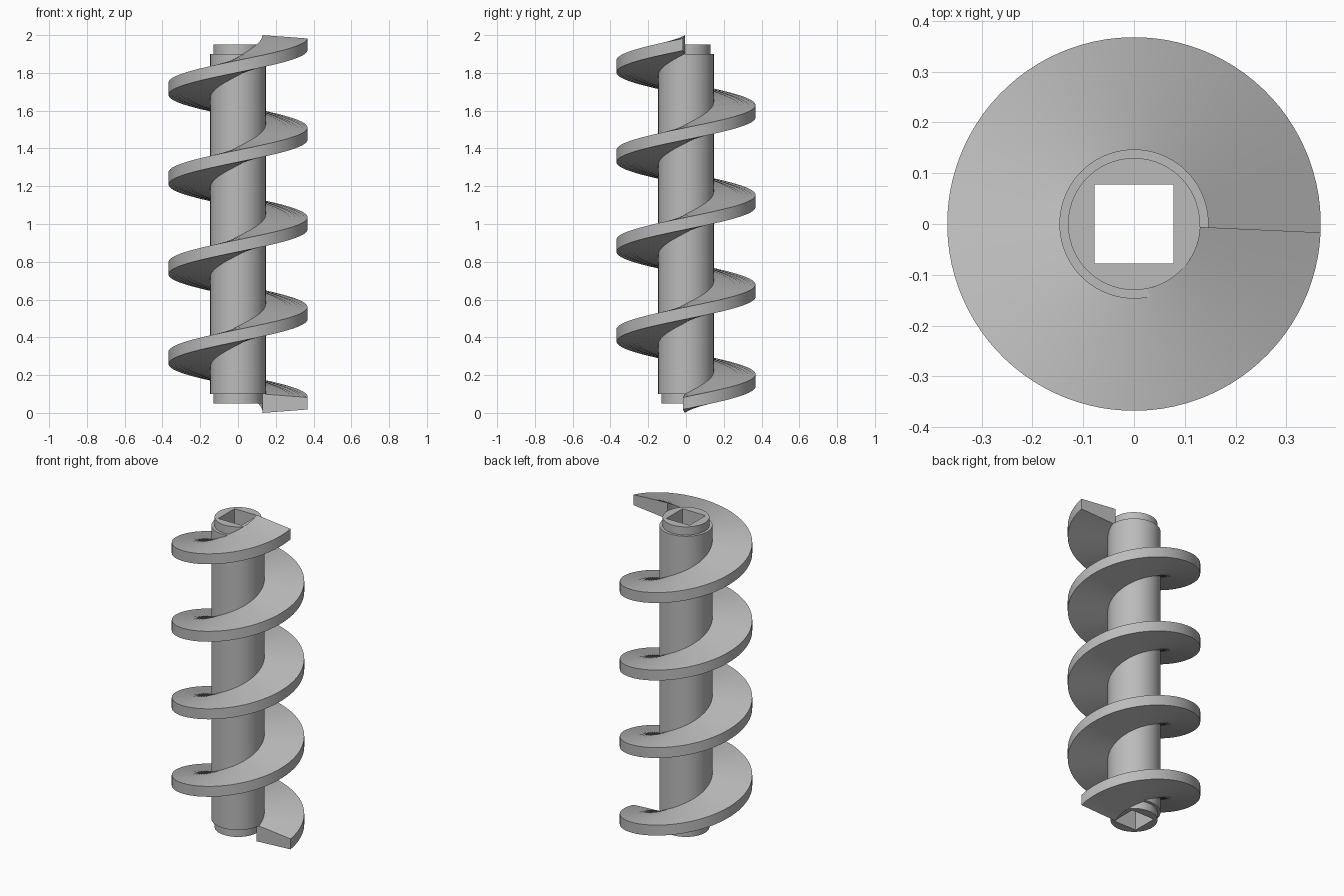
import bpy, bmesh
from math import cos, sin, radians, tau

cube = bpy.data.objects.get("Cube")
if cube:
    bpy.data.objects.remove(cube, do_unlink=True)

steel = bpy.data.materials.new("grey_steel")
steel.use_nodes = True
colour = (0.5, 0.5, 0.5, 1)
steel.diffuse_color = colour
steel.node_tree.nodes["Principled BSDF"].inputs["Base Color"].default_value = colour


def skin_rings(name, rings, loop):
    """Join equal rings of points with quads; cap the ends or loop them round."""
    bm = bmesh.new()
    rows = [[bm.verts.new(p) for p in ring] for ring in rings]
    n = len(rows[0])
    pairs = list(zip(rows, rows[1:]))
    if loop:
        pairs.append((rows[-1], rows[0]))
    else:
        bm.faces.new(rows[0])
        bm.faces.new(rows[-1])
    for a, b in pairs:
        for i in range(n):
            j = (i + 1) % n
            bm.faces.new((a[i], a[j], b[j], b[i]))
    bmesh.ops.recalc_face_normals(bm, faces=bm.faces)
    mesh = bpy.data.meshes.new(name)
    bm.to_mesh(mesh)
    bm.free()
    mesh.materials.append(steel)
    obj = bpy.data.objects.new(name, mesh)
    bpy.context.collection.objects.link(obj)
    bpy.ops.object.select_all(action='DESELECT')
    obj.select_set(True)
    bpy.context.view_layer.objects.active = obj
    bpy.ops.object.shade_smooth_by_angle(angle=radians(30))
    return obj


# Shaft with a narrower collar at each end and a square drive hole through it
SEG = 96
SHAFT_R, COLLAR_R, HOLE = 0.147, 0.13, 0.078
angles = [tau * i / SEG for i in range(SEG)]


def circle(r, z):
    return [(r * cos(a), r * sin(a), z) for a in angles]


def square(h, z):
    return [(h * cos(a) / max(abs(cos(a)), abs(sin(a))),
             h * sin(a) / max(abs(cos(a)), abs(sin(a))), z) for a in angles]


shaft_rings = [square(HOLE, 0.05), circle(COLLAR_R, 0.05), circle(COLLAR_R, 0.1),
               circle(SHAFT_R, 0.1), circle(SHAFT_R, 1.9), circle(COLLAR_R, 1.9),
               circle(COLLAR_R, 1.95), square(HOLE, 1.95)]
skin_rings("shaft", shaft_rings, True)

# Screw blade: tapered section, thick at the root, swept four turns up the shaft
ROOT_R, RIM_R = 0.13, 0.368
section = [(ROOT_R, -0.05), (RIM_R, -0.032), (RIM_R, 0.032), (ROOT_R, 0.05)]
START, END, STEPS = radians(-2.6), 4 * tau - radians(2.6), 384
blade_rings = []
for i in range(STEPS + 1):
    t = i / STEPS
    a = START + (END - START) * t
    z = 0.05 + 1.9 * t
    blade_rings.append([(r * cos(a), r * sin(a), z + dz) for r, dz in section])
skin_rings("screw_blade", blade_rings, False)
